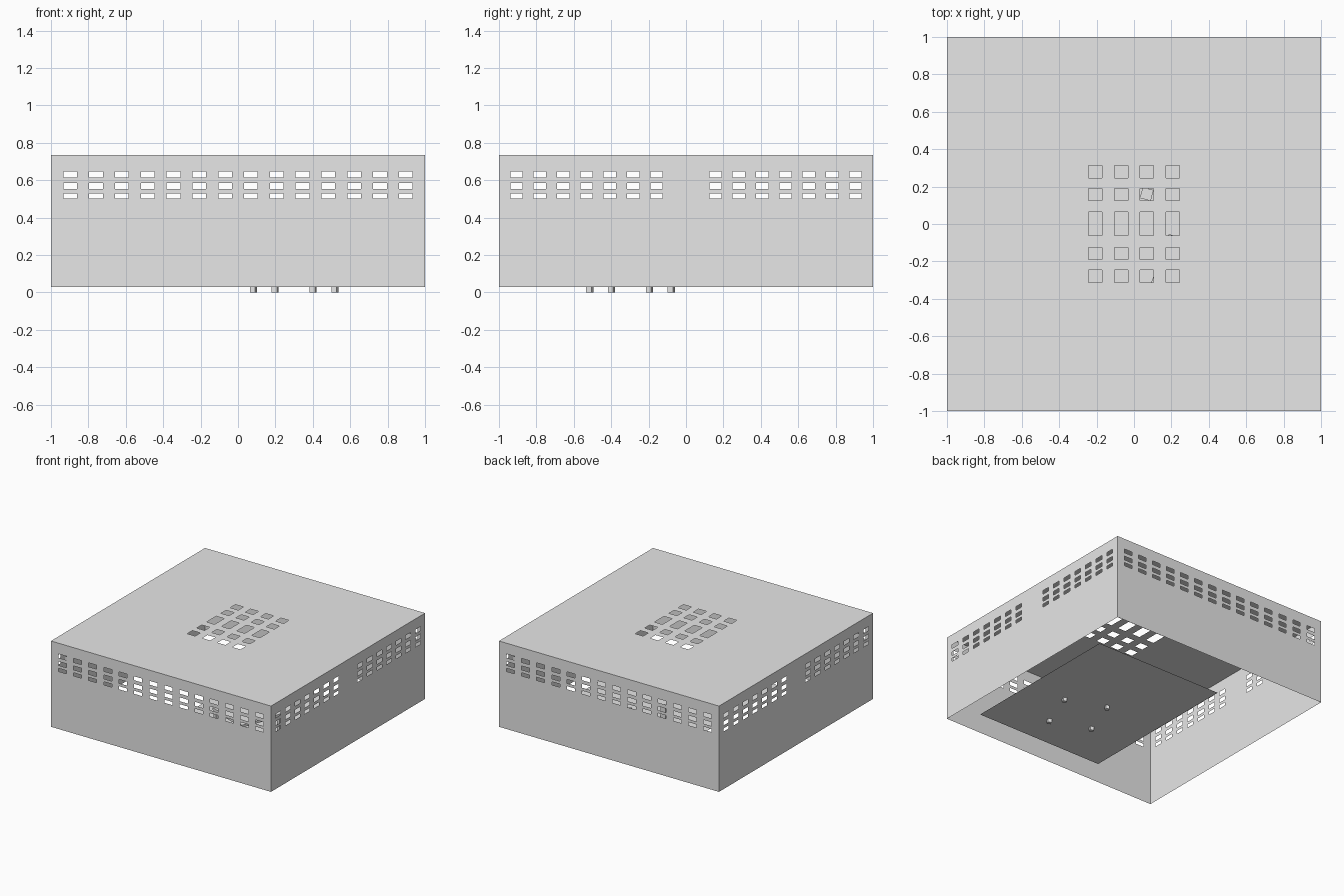
import bpy, bmesh, math
from mathutils import Matrix, Vector

if "Cube" in bpy.data.objects:
    bpy.data.objects.remove(bpy.data.objects["Cube"])

Z0, Z1 = 0.03, 0.735

grey = bpy.data.materials.new("plain_grey")
grey.diffuse_color = (0.8, 0.8, 0.8, 1)
grey.use_nodes = True
grey.node_tree.nodes["Principled BSDF"].inputs["Base Color"].default_value = grey.diffuse_color


def finish(bm, name):
    me = bpy.data.meshes.new(name)
    bm.to_mesh(me)
    bm.free()
    me.materials.append(grey)
    ob = bpy.data.objects.new(name, me)
    bpy.context.collection.objects.link(ob)
    return ob


def spans(centres, width):
    return [(c - width / 2, c + width / 2) for c in centres]


def panel(name, size_u, size_v, cols, rows, matrix):
    """Thin sheet in local XY with a grid of rectangular openings."""
    us = sorted([*size_u] + [a for c in cols for a in c])
    vs = sorted([*size_v] + [a for r in rows for a in r])
    bm = bmesh.new()
    grid = [[bm.verts.new(matrix @ Vector((u, v, 0))) for v in vs] for u in us]
    for i in range(len(us) - 1):
        for j in range(len(vs) - 1):
            if i % 2 and j % 2:      # every odd cell is an opening
                continue
            bm.faces.new((grid[i][j], grid[i + 1][j],
                          grid[i + 1][j + 1], grid[i][j + 1]))
    return finish(bm, name)


def box(bm, centre, size):
    m = Matrix.Translation(centre) @ Matrix.Diagonal((*size, 1))
    bmesh.ops.create_cube(bm, size=1, matrix=m)


# Walls with window rows
long_cols = spans([-0.897 + 0.138 * i for i in range(14)], 0.073)
half = [0.158 + 0.1247 * i for i in range(7)]
side_cols = spans([-y for y in half] + half, 0.066)
win_rows = [(0.503, 0.529), (0.553, 0.585), (0.615, 0.647)]
upright = Matrix.Rotation(math.pi / 2, 4, 'X')
for k, (name, cols) in enumerate([("front_wall", long_cols), ("right_wall", side_cols),
                                  ("back_wall", long_cols), ("left_wall", side_cols)]):
    m = (Matrix.Rotation(k * math.pi / 2, 4, 'Z')
         @ Matrix.Translation((0, -1, 0)) @ upright)
    panel(name, (-1, 1), (Z0, Z1), cols, win_rows, m)

# Ceiling with skylights
sky_cols = spans([-0.206, -0.069, 0.069, 0.206], 0.072)
sky_rows = [(-0.313, -0.246), (-0.191, -0.125), (-0.061, 0.063),
            (0.125, 0.191), (0.246, 0.313)]
panel("ceiling", (-1, 1), (-1, 1), sky_cols, sky_rows, Matrix.Translation((0, 0, Z1)))

# Floor sheet, smaller than the room
panel("floor", (-0.31, 0.85), (-0.79, 0.61), [], [], Matrix.Translation((0, 0, Z0)))

# Table, its legs reaching just below the floor
bm = bmesh.new()
box(bm, (0, 0, 0.235), (0.38, 0.38, 0.02))
for sx in (-1, 1):
    for sy in (-1, 1):
        box(bm, (sx * 0.17, sy * 0.17, 0.1125), (0.03, 0.03, 0.225))
table = finish(bm, "table")
table.location = (0.3, -0.297, 0)
table.rotation_euler.z = math.radians(-20)

# Small stools resting on the floor
for i, (x, y, a) in enumerate([(0.068, 0.16, -15), (0.275, 0.37, 25), (0.70, -0.13, 10)]):
    bm = bmesh.new()
    box(bm, (0, 0, 0.05), (0.06, 0.06, 0.10))
    stool = finish(bm, f"stool_{i + 1}")
    stool.location = (x, y, Z0)
    stool.rotation_euler.z = math.radians(a)
